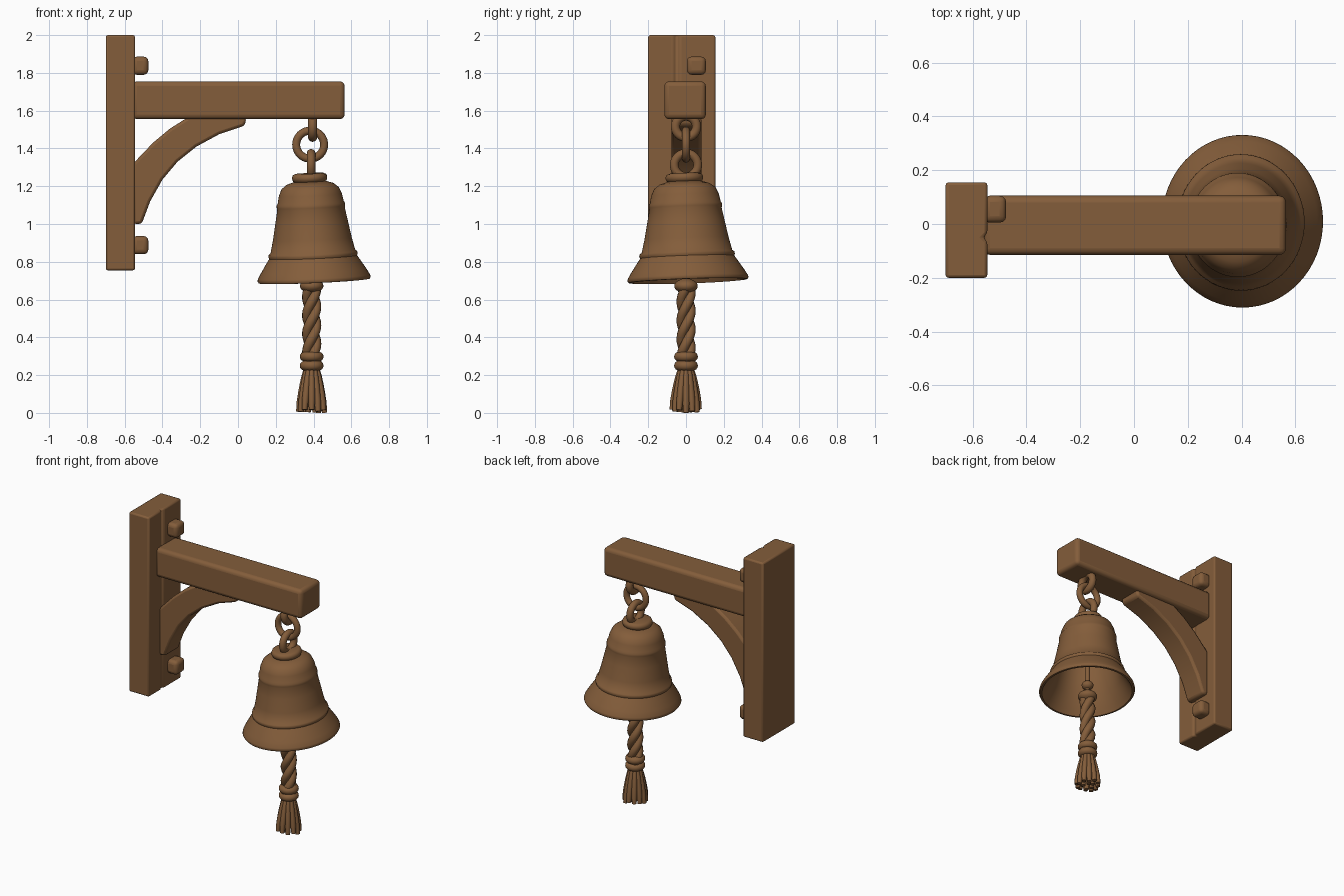
import bpy, bmesh, math, random
from mathutils import Vector

random.seed(4)
cube = bpy.data.objects.get("Cube")
if cube:
    bpy.data.objects.remove(cube, do_unlink=True)

brown = bpy.data.materials.new("warm_brown")
brown.use_nodes = True
COLOUR = (0.23, 0.11, 0.043, 1)
brown.diffuse_color = COLOUR
brown.node_tree.nodes["Principled BSDF"].inputs["Base Color"].default_value = COLOUR

AXIS = 0.39  # x of the hanging bell


def finish(obj, name, bevel=0, segments=3, angle=40):
    obj.name = name
    obj.data.materials.append(brown)
    if bevel:
        mod = obj.modifiers.new("bevel", "BEVEL")
        mod.width, mod.segments = bevel, segments
        mod.limit_method = "ANGLE"
        mod.angle_limit = math.radians(35)
    bpy.ops.object.select_all(action="DESELECT")
    obj.select_set(True)
    bpy.context.view_layer.objects.active = obj
    bpy.ops.object.shade_smooth_by_angle(angle=math.radians(angle))
    return obj


def from_bmesh(bm, name, **kw):
    bmesh.ops.recalc_face_normals(bm, faces=bm.faces)
    mesh = bpy.data.meshes.new(name)
    bm.to_mesh(mesh)
    bm.free()
    obj = bpy.data.objects.new(name, mesh)
    bpy.context.collection.objects.link(obj)
    return finish(obj, name, **kw)


def box(name, low, high, **kw):
    bm = bmesh.new()
    bmesh.ops.create_cube(bm, size=1)
    for v in bm.verts:
        v.co = [(h if c > 0 else l) for c, l, h in zip(v.co, low, high)]
    return from_bmesh(bm, name, **kw)


def prism(name, points, direction, **kw):
    bm = bmesh.new()
    face = bm.faces.new([bm.verts.new(p) for p in points])
    out = bmesh.ops.extrude_face_region(bm, geom=[face])
    verts = [g for g in out["geom"] if isinstance(g, bmesh.types.BMVert)]
    bmesh.ops.translate(bm, verts=verts, vec=direction)
    return from_bmesh(bm, name, **kw)


def lathe(name, profile, origin, steps=64, **kw):
    bm = bmesh.new()
    verts = [bm.verts.new((r, 0, z)) for r, z in profile]
    edges = [bm.edges.new(pair) for pair in zip(verts, verts[1:])]
    bmesh.ops.spin(bm, geom=verts + edges, cent=(0, 0, 0), axis=(0, 0, 1),
                   angle=math.tau, steps=steps)
    bmesh.ops.remove_doubles(bm, verts=bm.verts, dist=0.0005)
    obj = from_bmesh(bm, name, **kw)
    obj.location = origin
    return obj


def ring(name, centre, major, minor, rotation=(0, 0, 0), steps=40):
    bpy.ops.mesh.primitive_torus_add(location=centre, rotation=rotation,
                                     major_radius=major, minor_radius=minor,
                                     major_segments=steps, minor_segments=14)
    return finish(bpy.context.object, name)


def ball(name, centre, radius, flat=1):
    bpy.ops.mesh.primitive_uv_sphere_add(segments=28, ring_count=16,
                                         radius=radius, location=centre)
    bpy.context.object.scale.z = flat
    return finish(bpy.context.object, name)


def tube(name, points, radius, tips=None):
    curve = bpy.data.curves.new(name, "CURVE")
    curve.dimensions = "3D"
    curve.bevel_depth, curve.bevel_resolution = radius, 3
    curve.use_fill_caps = True
    spline = curve.splines.new("POLY")
    spline.points.add(len(points) - 1)
    for i, (p, co) in enumerate(zip(spline.points, points)):
        p.co = (*co, 1)
        p.radius = tips[i] if tips else 1
    obj = bpy.data.objects.new(name, curve)
    bpy.context.collection.objects.link(obj)
    bpy.ops.object.select_all(action="DESELECT")
    obj.select_set(True)
    bpy.context.view_layer.objects.active = obj
    bpy.ops.object.convert(target="MESH")
    return finish(bpy.context.object, name, angle=60)


# Wall post with a shallow vertical groove, beam and bolts
post = [(-0.70, -0.2), (-0.545, -0.2), (-0.545, -0.065), (-0.56, -0.05),
        (-0.545, -0.035), (-0.545, 0.155), (-0.70, 0.155)]
prism("wall_post", [(x, y, 0.755) for x, y in post], (0, 0, 1.245),
      bevel=0.02, segments=2)
box("beam", (-0.56, -0.115, 1.555), (0.565, 0.105, 1.755), bevel=0.025)
for label, z in (("upper", 1.838), ("lower", 0.888)):
    box(label + "_bolt", (-0.56, 0.005, z - 0.048), (-0.475, 0.105, z + 0.048),
        bevel=0.024)

# Curved brace below the beam
brace = [(-0.555, 1.0), (-0.51, 1.0), (-0.465, 1.12), (-0.40, 1.235),
         (-0.32, 1.33), (-0.22, 1.41), (-0.10, 1.475), (0.035, 1.52),
         (0.045, 1.565), (-0.265, 1.565), (-0.36, 1.505), (-0.45, 1.43),
         (-0.555, 1.32)]
prism("curved_brace", [(x, -0.078, z) for x, z in brace], (0, 0.16, 0),
      bevel=0.015, segments=2, angle=30)

# Chain links
side_on = (0, math.pi / 2, 0)
ring("beam_staple", (0.395, 0, 1.515), 0.056, 0.024, side_on)
ring("chain_link", (0.382, 0, 1.42), 0.074, 0.021, (math.pi / 2, 0, 0))
ring("bell_loop", (0.387, 0, 1.312), 0.062, 0.023, side_on)

# Bell body, open below, hanging at a slight tilt
shell = [(0, 0.225), (0.085, 0.225), (0.125, 0.212), (0.152, 0.19),
         (0.167, 0.155), (0.175, 0.115), (0.181, 0.105), (0.181, 0.09),
         (0.179, 0.08), (0.192, 0.01), (0.209, -0.08), (0.224, -0.145),
         (0.234, -0.153), (0.237, -0.165), (0.233, -0.176), (0.252, -0.205),
         (0.28, -0.25), (0.297, -0.28), (0.300, -0.292), (0.294, -0.302),
         (0.282, -0.303), (0.262, -0.27), (0.215, -0.185), (0.185, -0.07),
         (0.163, 0.05), (0.145, 0.14), (0.11, 0.185), (0, 0.195)]
cap = [(0, 0.268), (0.075, 0.268), (0.088, 0.262), (0.093, 0.25),
       (0.093, 0.24), (0.088, 0.228), (0.075, 0.22)]
for name, profile in (("bell", shell), ("bell_cap", cap)):
    part = lathe(name, profile, (AXIS, 0, 1.0), angle=50)
    part.scale.y = 1.07
    part.rotation_euler = (math.radians(2), math.radians(-2.5), 0)

# Clapper rod and knobs
tube("clapper_rod", [(AXIS, 0, 1.2), (AXIS, 0, 0.62)], 0.017)
ball("small_knob", (AXIS, 0, 0.755), 0.038, 0.8)
ball("clapper_knob", (AXIS, 0, 0.672), 0.062, 0.62)

# Twisted three-strand rope
for s in range(3):
    path = []
    for i in range(61):
        turn = math.tau * (i / 61 * 1.35 + s / 3)
        path.append((AXIS + 0.025 * math.cos(turn), 0.025 * math.sin(turn),
                     0.27 + 0.39 * i / 60))
    tube(f"rope_strand_{s + 1}", path, 0.026)

# Binding bands above the tassel
for i, z in enumerate((0.298, 0.25)):
    ring(f"binding_band_{i + 1}", (AXIS, 0, z), 0.037, 0.026)

# Flared tassel threads in an outer and an inner layer
for layer, count, spread in (("outer", 12, 0.072), ("inner", 6, 0.035)):
    for s in range(count):
        turn = math.tau * s / count
        reach = spread * random.uniform(0.92, 1.05)
        end = 0.008 if s == 0 else random.uniform(0.01, 0.028)
        path = []
        for t in (0, 0.2, 0.4, 0.6, 0.8, 1):
            r = 0.028 + (reach - 0.028) * t ** 0.8
            path.append((AXIS + r * math.cos(turn), r * math.sin(turn),
                         0.24 + (end - 0.24) * t))
        path[-1] = tuple(Vector(path[-1]) + Vector((0, 0, -0.008)))
        tube(f"{layer}_thread_{s + 1}", path, 0.018,
             (0.7, 0.85, 0.95, 1, 1, 0.8))
